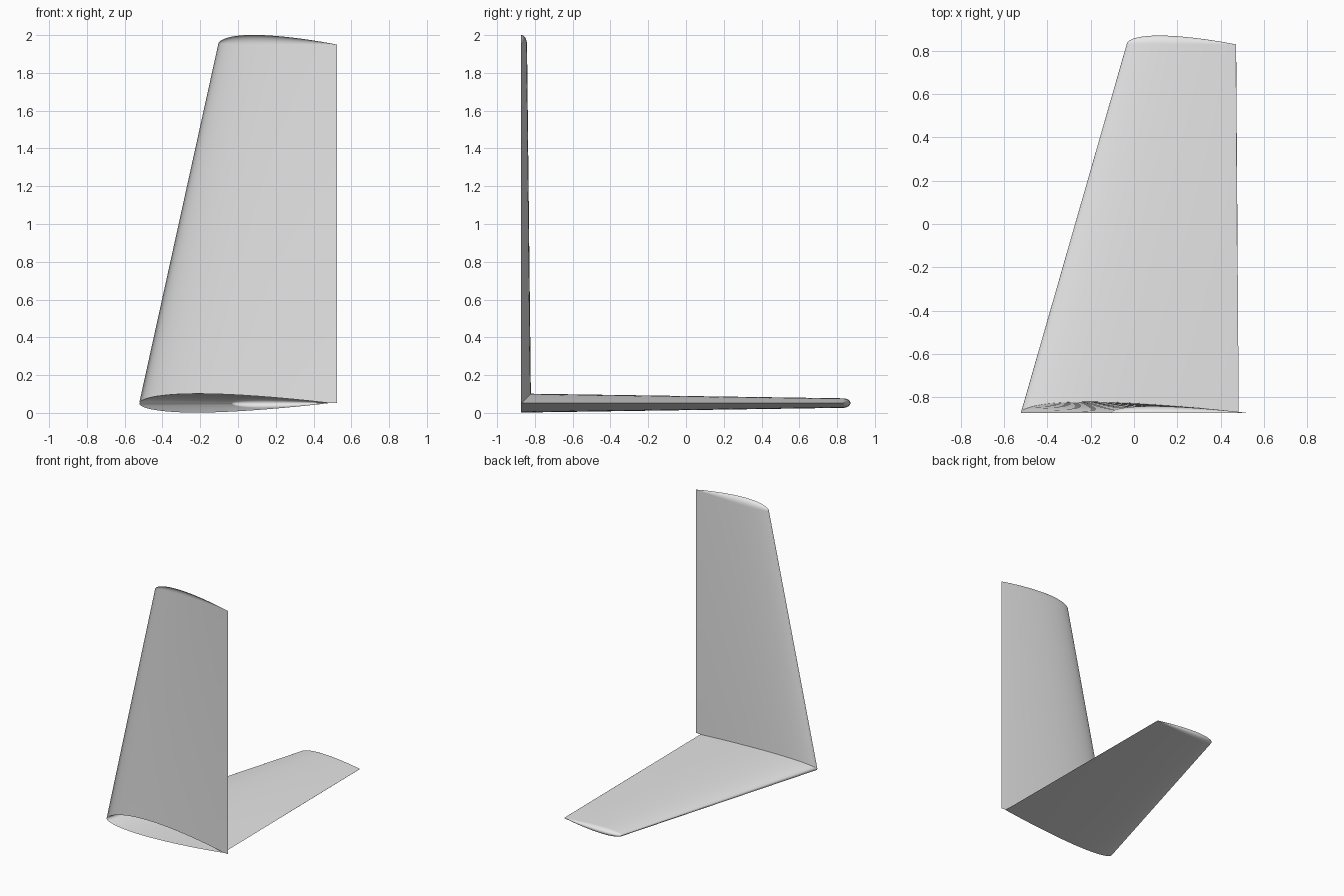
import bpy, bmesh, math

if "Cube" in bpy.data.objects:
    bpy.data.objects.remove(bpy.data.objects["Cube"])

Y0, ZC = -0.873, 0.052      # corner line where both panels meet
N = 32                      # chordwise steps
CAP_STEPS = 8
CAP_STRETCH = 1.62          # tip rounding relative to tip half thickness

# leading / trailing edge x at root and tip, and straight span length
WING = dict(le=(-0.523, -0.034), te=(0.484, 0.472), span=1.703)
FIN = dict(le=(-0.523, -0.105), te=(0.523, 0.523), span=1.898)

grey = bpy.data.materials.new("light_grey")
grey.diffuse_color = (0.8, 0.8, 0.8, 1)
grey.use_nodes = True
grey.node_tree.nodes["Principled BSDF"].inputs["Base Color"].default_value = grey.diffuse_color


def section(f):
    """Half thickness of a 10% symmetric airfoil for unit chord."""
    f = min(max(f, 0.0), 1.0)
    return max(0.0, 0.5 * (0.2969 * math.sqrt(f) - 0.126 * f - 0.3516 * f**2
                           + 0.2843 * f**3 - 0.1036 * f**4))


def chord(p, s):
    t = s / p["span"]
    le = p["le"][0] + (p["le"][1] - p["le"][0]) * t
    te = p["te"][0] + (p["te"][1] - p["te"][0]) * t
    return le, te - le


def half_at(p, x, s):
    le, c = chord(p, s)
    return c * section((x - le) / c)


def point(p, f, s):
    le, c = chord(p, s)
    return le + f * c, s, c * section(f)


def skin(p, other, mitred):
    """Rows of (x, span, half thickness) from root to rounded tip."""
    fs = [0.5 - 0.5 * math.cos(math.pi * i / N) for i in range(N + 1)]
    root = []
    for f in fs:
        s = 0.0
        if mitred:          # follow the joint with the other panel
            for _ in range(12):
                x, _s, h = point(p, f, s)
                s = half_at(other, x, h)
        root.append(point(p, f, s))
    rows = [root]
    for k in range(CAP_STEPS + 1):
        a = 0.5 * math.pi * k / CAP_STEPS
        tip = [point(p, f, p["span"]) for f in fs]
        rows.append([(x, s + CAP_STRETCH * h * math.sin(a), h * math.cos(a))
                     for x, s, h in tip])
    return rows


def build(name, sheets):
    bm = bmesh.new()
    for rows, place in sheets:
        grid = [[bm.verts.new(place(*q)) for q in row] for row in rows]
        for a, b in zip(grid, grid[1:]):
            for i in range(N):
                bm.faces.new((a[i], a[i + 1], b[i + 1], b[i]))
    bmesh.ops.remove_doubles(bm, verts=bm.verts, dist=1e-5)
    bmesh.ops.recalc_face_normals(bm, faces=bm.faces)
    # point the broad outer skin outward
    probe = max(bm.faces, key=lambda f: f.calc_area())
    c = probe.calc_center_median()
    out = probe.normal.y if name == "fin" else probe.normal.z * (c.z - ZC)
    if out < 0:
        bmesh.ops.reverse_faces(bm, faces=bm.faces)
    me = bpy.data.meshes.new(name)
    bm.to_mesh(me)
    bm.free()
    me.materials.append(grey)
    ob = bpy.data.objects.new(name, me)
    bpy.context.collection.objects.link(ob)
    bpy.ops.object.select_all(action='DESELECT')
    ob.select_set(True)
    bpy.context.view_layer.objects.active = ob
    bpy.ops.object.shade_smooth_by_angle(angle=math.radians(40))


# horizontal stabilizer: mitred upper skin, full-length lower skin, open root
build("horizontal_stabilizer", [
    (skin(WING, FIN, True), lambda x, s, h: (x, Y0 + s, ZC + h)),
    (skin(WING, FIN, False), lambda x, s, h: (x, Y0 + s, ZC - h)),
])

# upright fin: one outer half skin, open on its flat side
build("fin", [
    (skin(FIN, WING, True), lambda x, s, h: (x, Y0 + h, ZC + s)),
])
